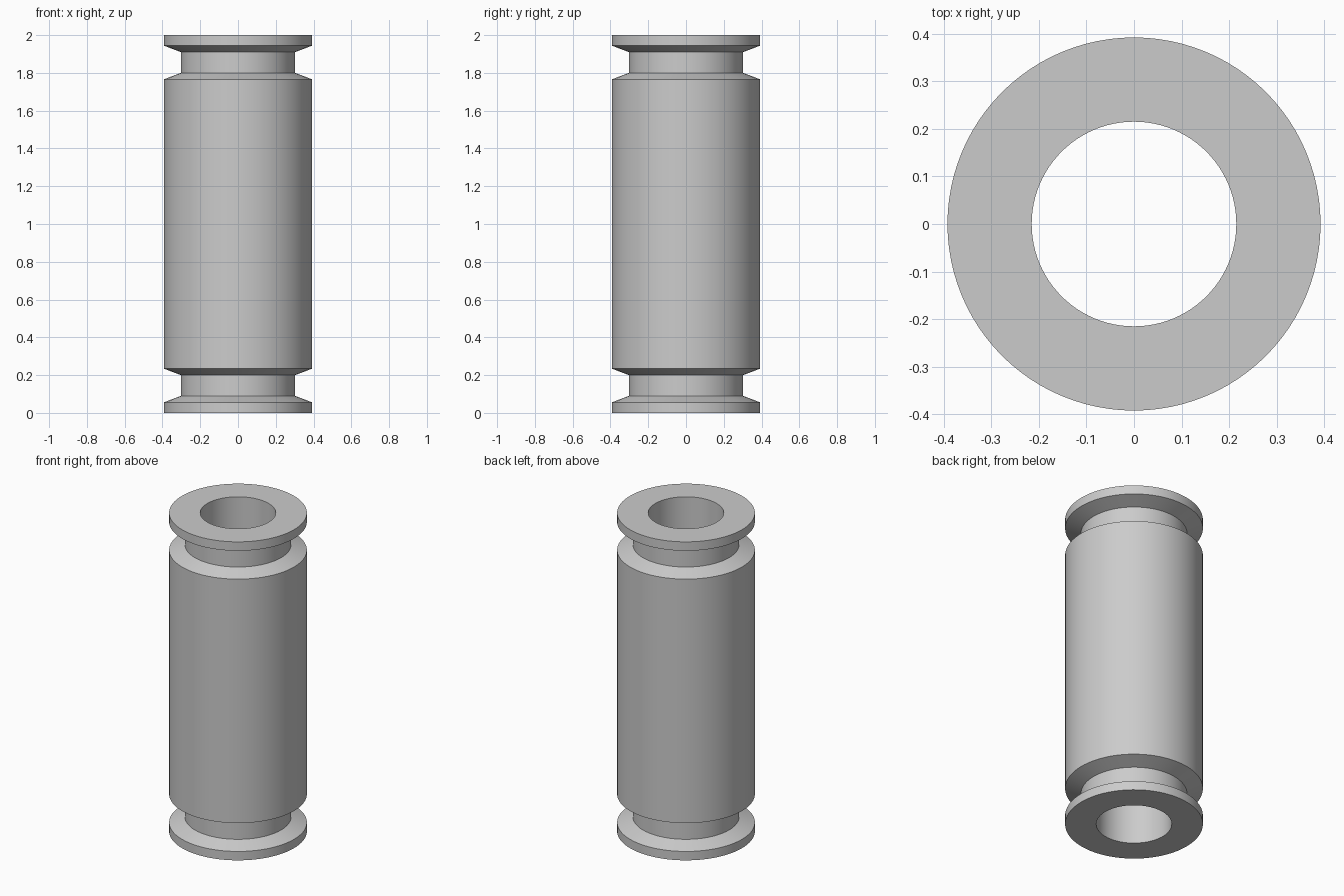
import bpy, bmesh, math

cube = bpy.data.objects.get("Cube")
if cube:
    bpy.data.objects.remove(cube, do_unlink=True)

SEGMENTS = 96
HEIGHT = 2.0
R_BORE, R_NECK, R_BODY = 0.215, 0.302, 0.392

# Plain grey metal
grey = bpy.data.materials.new("grey_metal")
grey.use_nodes = True
colour = (0.6, 0.6, 0.6, 1.0)
grey.diffuse_color = colour
grey.node_tree.nodes["Principled BSDF"].inputs["Base Color"].default_value = colour

# Lower half of the section: bore edge, flange, chamfers, groove, body
lower = [(R_BORE, 0.0), (R_BODY, 0.0), (R_BODY, 0.056), (R_NECK, 0.09),
         (R_NECK, 0.2), (R_BODY, 0.234)]
profile = lower + [(r, HEIGHT - z) for r, z in reversed(lower)]

# Revolve the closed section into a sleeve with a through bore
bm = bmesh.new()
rings = []
for r, z in profile:
    angles = [math.tau * i / SEGMENTS for i in range(SEGMENTS)]
    rings.append([bm.verts.new((r * math.cos(a), r * math.sin(a), z)) for a in angles])
for k, ring in enumerate(rings):
    upper = rings[(k + 1) % len(rings)]
    for i in range(SEGMENTS):
        j = (i + 1) % SEGMENTS
        bm.faces.new((ring[i], ring[j], upper[j], upper[i]))
bmesh.ops.recalc_face_normals(bm, faces=bm.faces)

mesh = bpy.data.meshes.new("grooved_sleeve")
bm.to_mesh(mesh)
bm.free()
mesh.materials.append(grey)
sleeve = bpy.data.objects.new("grooved_sleeve", mesh)
bpy.context.collection.objects.link(sleeve)

# Smooth round walls, crisp chamfer edges
bpy.ops.object.select_all(action='DESELECT')
sleeve.select_set(True)
bpy.context.view_layer.objects.active = sleeve
bpy.ops.object.shade_smooth_by_angle(angle=math.radians(15))
